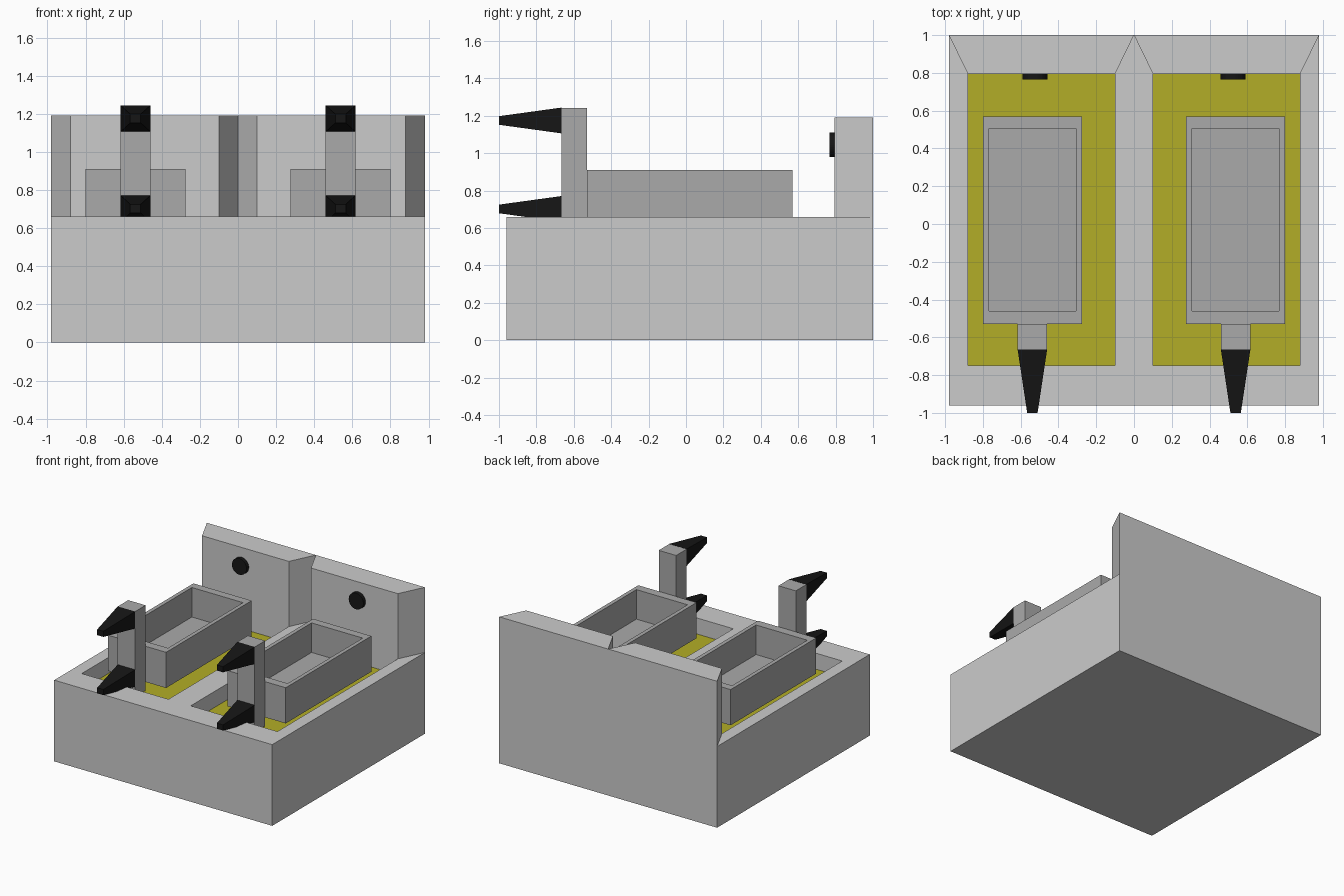
import bpy, bmesh
from mathutils import Matrix

if "Cube" in bpy.data.objects:
    bpy.data.objects.remove(bpy.data.objects["Cube"])


def material(name, rgb):
    m = bpy.data.materials.new(name)
    m.diffuse_color = (*rgb, 1)
    m.use_nodes = True
    m.node_tree.nodes["Principled BSDF"].inputs["Base Color"].default_value = m.diffuse_color
    return m


STEEL = material("body_grey", (0.57, 0.57, 0.57))
DARK = material("basket_grey", (0.4, 0.4, 0.4))
BLACK = material("black", (0.008, 0.008, 0.008))
OIL = material("oil_olive", (0.45, 0.42, 0.02))


def finish(bm, name, mat=None):
    bmesh.ops.recalc_face_normals(bm, faces=bm.faces[:])
    me = bpy.data.meshes.new(name)
    bm.to_mesh(me)
    bm.free()
    ob = bpy.data.objects.new(name, me)
    bpy.context.collection.objects.link(ob)
    if mat:
        me.materials.append(mat)
    return ob


def loft(name, rings, mat=None):
    """Closed solid through successive rings of points."""
    bm = bmesh.new()
    loops = [[bm.verts.new(p) for p in r] for r in rings]
    n = len(loops[0])
    for a, b in zip(loops, loops[1:]):
        for i in range(n):
            j = (i + 1) % n
            bm.faces.new((a[i], a[j], b[j], b[i]))
    bm.faces.new(loops[0])
    bm.faces.new(loops[-1])
    return finish(bm, name, mat)


def rect(x0, x1, y0, y1, z):
    return [(x0, y0, z), (x1, y0, z), (x1, y1, z), (x0, y1, z)]


def upright(cx, y, cz, w, h):
    return [(cx + sx * w / 2, y, cz + sz * h / 2)
            for sx, sz in ((-1, -1), (1, -1), (1, 1), (-1, 1))]


# Body: grid of top cells, outer skirt dropped to the ground, two open wells
XS = (-0.98, -0.88, -0.1, 0.1, 0.88, 0.98)
YS = (-0.96, -0.75, 0.795, 1.0)
RIM, OIL_Z, WALL_TOP = 0.66, 0.53, 1.19
bm = bmesh.new()
grid = [[bm.verts.new((x, y, RIM)) for y in YS] for x in XS]
for i in range(5):
    for j in range(3):
        if not (j == 1 and i in (1, 3)):
            bm.faces.new((grid[i][j], grid[i + 1][j],
                          grid[i + 1][j + 1], grid[i][j + 1]))
edges = [e for e in bm.edges if e.is_boundary]
ext = bmesh.ops.extrude_edge_only(bm, edges=edges)
for v in [g for g in ext["geom"] if isinstance(g, bmesh.types.BMVert)]:
    outer = abs(v.co.x) > 0.97 or v.co.y < -0.9 or v.co.y > 0.9
    v.co.z = 0 if outer else OIL_Z
bottom = [e for e in bm.edges if e.is_boundary and e.verts[0].co.z == 0]
bmesh.ops.contextual_create(bm, geom=bottom)
finish(bm, "fryer_body", STEEL)

for side, s in (("left", -1), ("right", 1)):
    # Oil surface closing the well
    bm = bmesh.new()
    bm.faces.new([bm.verts.new(p)
                  for p in rect(s * 0.49 - 0.39, s * 0.49 + 0.39, -0.75, 0.795, OIL_Z)])
    finish(bm, side + "_oil", OIL)

    # Splash back with chamfered sides
    plan = ((0, 1.0), (s * 0.98, 1.0), (s * 0.88, 0.795), (s * 0.1, 0.795))
    loft(side + "_splash_back", [[(x, y, z) for x, y in plan] for z in (RIM, WALL_TOP)])

    # Control knob
    bm = bmesh.new()
    bmesh.ops.create_cone(
        bm, cap_ends=True, segments=32, radius1=0.066, radius2=0.066, depth=0.04,
        matrix=Matrix.Translation((s * 0.525, 0.786, 1.045)) @ Matrix.Rotation(1.570796, 4, "X"))
    finish(bm, side + "_knob", BLACK)

    # Open basket: outer wall, rim, inner wall, floor
    cx = s * 0.538
    outer, inner = (cx - 0.262, cx + 0.262, -0.53, 0.57), (cx - 0.23, cx + 0.23, -0.46, 0.505)
    loft(side + "_basket", [rect(*outer, 0.62), rect(*outer, 0.91),
                            rect(*inner, 0.91), rect(*inner, 0.67)], DARK)

    # Handle post and two tapered grips
    loft(side + "_handle_post", [rect(cx - 0.078, cx + 0.078, -0.665, -0.53, z)
                                 for z in (0.55, 1.243)], DARK)
    for level, z in (("upper", 1.175), ("lower", 0.702)):
        loft(f"{side}_{level}_grip", [upright(cx, -0.665, z, 0.156, 0.138),
                                      upright(cx, -1.0, z, 0.055, 0.046)], BLACK)
